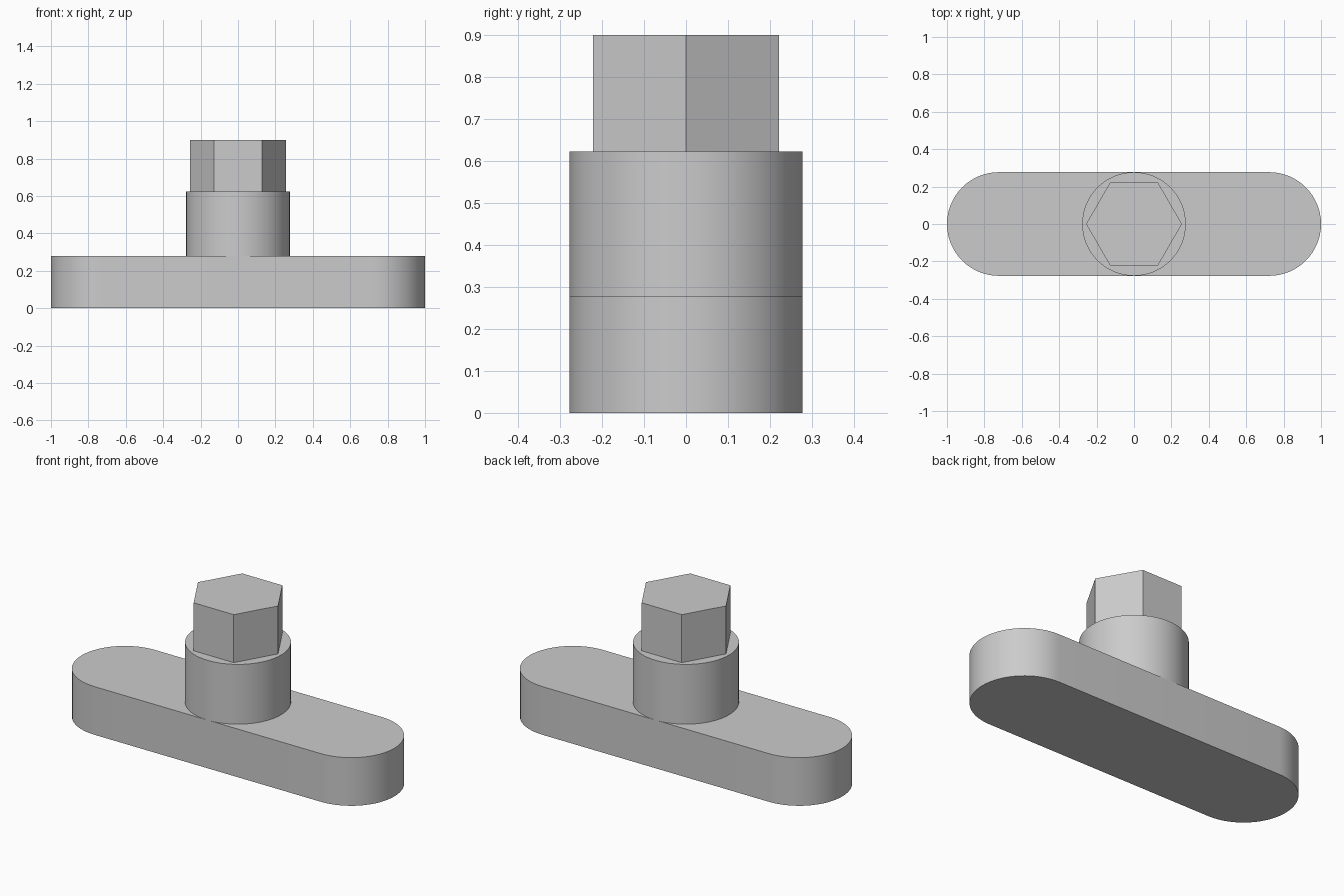
import bpy
import bmesh
from math import cos, sin, pi, radians

cube = bpy.data.objects.get("Cube")
if cube:
    bpy.data.objects.remove(cube, do_unlink=True)

GREY = (0.6, 0.6, 0.6, 1.0)
RADIUS = 0.277       # shared by the collar and the rounded arm ends
ARM_TOP, COLLAR_TOP, HEX_TOP = 0.278, 0.623, 0.9

metal = bpy.data.materials.new("grey metal")
metal.use_nodes = True
metal.diffuse_color = GREY
metal.node_tree.nodes["Principled BSDF"].inputs["Base Color"].default_value = GREY


def arc(radius, start, end, steps, centre_x=0.0):
    """Points along an arc, both ends included."""
    angles = [start + (end - start) * i / steps for i in range(steps + 1)]
    return [(centre_x + radius * cos(a), radius * sin(a)) for a in angles]


def extrude_profile(name, outline, bottom, top, smooth=True):
    """Raise a closed outline into a solid prism."""
    bm = bmesh.new()
    base = bm.faces.new([bm.verts.new((x, y, bottom)) for x, y in outline])
    raised = bmesh.ops.extrude_face_region(bm, geom=[base], use_keep_orig=True)
    verts = [v for v in raised["geom"] if isinstance(v, bmesh.types.BMVert)]
    bmesh.ops.translate(bm, verts=verts, vec=(0, 0, top - bottom))
    bmesh.ops.recalc_face_normals(bm, faces=bm.faces)
    mesh = bpy.data.meshes.new(name)
    bm.to_mesh(mesh)
    bm.free()
    mesh.materials.append(metal)
    obj = bpy.data.objects.new(name, mesh)
    bpy.context.collection.objects.link(obj)
    if smooth:
        bpy.ops.object.select_all(action="DESELECT")
        obj.select_set(True)
        bpy.context.view_layer.objects.active = obj
        bpy.ops.object.shade_smooth_by_angle(angle=radians(30))
    return obj


# Flat arm with fully rounded ends
end_x = 1.0 - RADIUS
slot = (arc(RADIUS, -pi / 2, pi / 2, 32, end_x)
        + arc(RADIUS, pi / 2, 3 * pi / 2, 32, -end_x))
extrude_profile("rounded_arm", slot, 0.0, ARM_TOP)

# Round collar standing on the arm
extrude_profile("collar", arc(RADIUS, 0, 2 * pi, 64)[:-1], ARM_TOP, COLLAR_TOP)

# Hexagonal head with corners pointing to the sides
extrude_profile("hex_head", arc(0.256, 0, 2 * pi, 6)[:-1], COLLAR_TOP, HEX_TOP,
                smooth=False)
